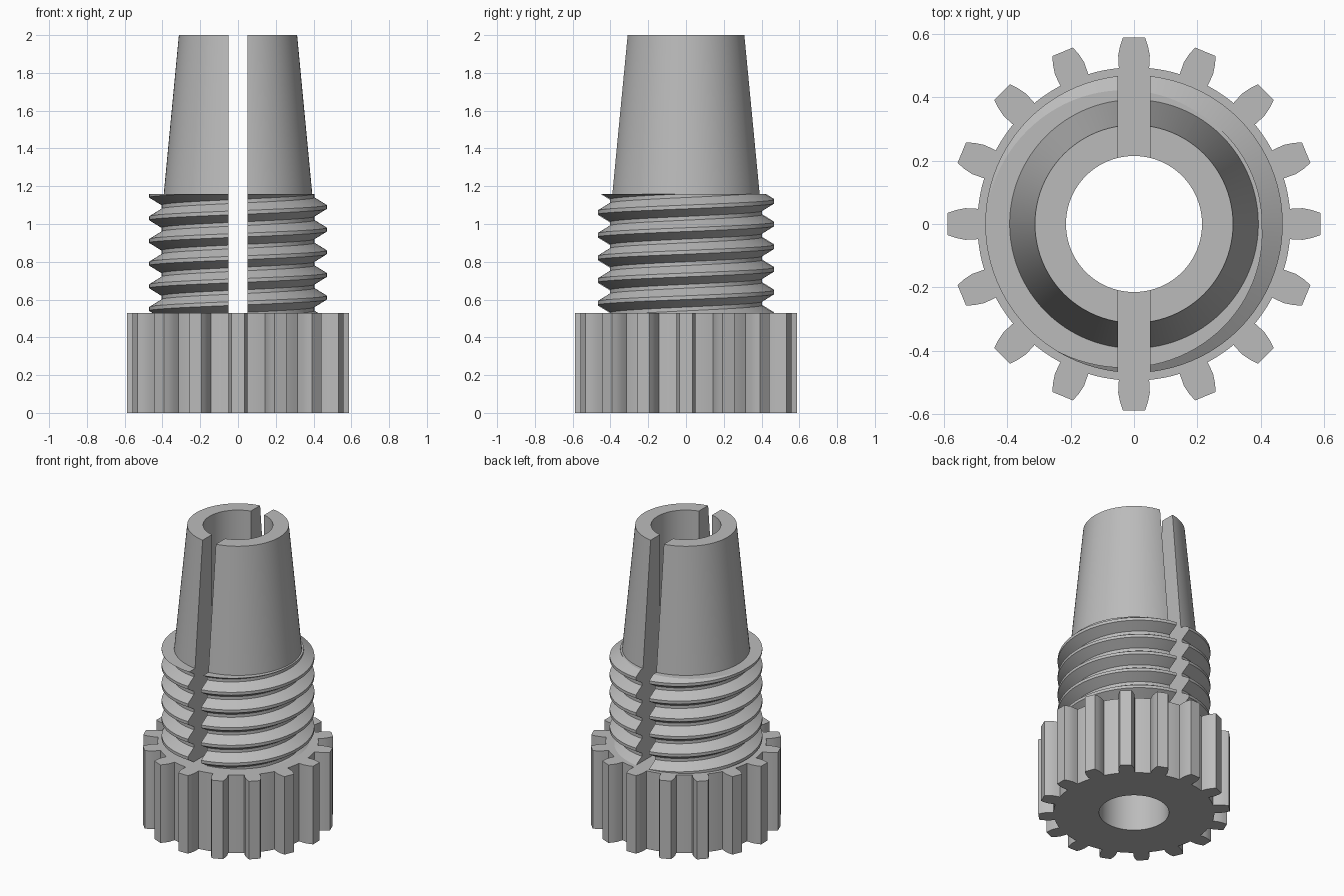
import bpy
import bmesh
from math import cos, sin, pi, tau

cube = bpy.data.objects.get("Cube")
if cube:
    bpy.data.objects.remove(cube, do_unlink=True)

GEAR_TOP, THREAD_TOP, TOP = 0.53, 1.16, 2.0
BORE, SLOT = 0.215, 0.1
SEGS = 96

grey = bpy.data.materials.new("plain grey")
grey.use_nodes = True
COLOUR = (0.5, 0.5, 0.5, 1)
grey.diffuse_color = COLOUR
grey.node_tree.nodes["Principled BSDF"].inputs["Base Color"].default_value = COLOUR


def finish(bm, name):
    """Turn a bmesh into a named object."""
    bmesh.ops.recalc_face_normals(bm, faces=bm.faces)
    mesh = bpy.data.meshes.new(name)
    bm.to_mesh(mesh)
    bm.free()
    mesh.materials.append(grey)
    obj = bpy.data.objects.new(name, mesh)
    bpy.context.collection.objects.link(obj)
    return obj


def activate(obj):
    bpy.ops.object.select_all(action='DESELECT')
    obj.select_set(True)
    bpy.context.view_layer.objects.active = obj


def cut(obj, cutter):
    """Subtract a cutter and apply the result."""
    mod = obj.modifiers.new("cut", 'BOOLEAN')
    mod.operation = 'DIFFERENCE'
    mod.solver = 'EXACT'
    mod.object = cutter
    activate(obj)
    bpy.ops.object.modifier_apply(modifier=mod.name)


# Cutters: the bore and the slot above the gear
bpy.ops.mesh.primitive_cylinder_add(vertices=SEGS, radius=BORE, depth=6)
bore = bpy.context.object
bore.name = "bore_cutter"
bpy.ops.mesh.primitive_cube_add(size=1, location=(0, 0, GEAR_TOP + 1))
slot = bpy.context.object
slot.name = "slot_cutter"
slot.scale = (SLOT, 2, 2.4)
bpy.context.view_layer.update()
for helper in (bore, slot):
    helper.hide_render = True

# Gear: one tooth outline repeated around, then extruded
TEETH, ROOT = 16, 0.495
flank = [(ROOT, 0.048), (0.535, 0.05), (0.565, 0.044), (0.59, 0.035)]
bm = bmesh.new()
outline = []
for t in range(TEETH):
    mid = tau * t / TEETH
    tooth = [(r, mid - w / r) for r, w in flank]
    tooth += [(r, mid + w / r) for r, w in reversed(flank)]
    gap = tau / TEETH - 2 * flank[0][1] / ROOT
    tooth += [(ROOT, tooth[-1][1] + gap * k / 4) for k in (1, 2, 3)]
    outline += [bm.verts.new((r * cos(a), r * sin(a), 0)) for r, a in tooth]
base = bm.faces.new(outline)
top = bmesh.ops.extrude_face_region(bm, geom=[base])
for v in top["geom"]:
    if isinstance(v, bmesh.types.BMVert):
        v.co.z = GEAR_TOP
gear = finish(bm, "gear")

# Collet: helical thread grid, whose seam joins one pitch higher
PITCH, CREST_Z, CREST_R, ROOT_R = 0.12, 1.0903, 0.47, 0.405
thread = [(CREST_R, -0.01), (CREST_R, 0.01), (ROOT_R, 0.05), (ROOT_R, 0.07)]
bm = bmesh.new()
columns = []
for j in range(SEGS):
    a = tau * j / SEGS
    columns.append([bm.verts.new((r * cos(a), r * sin(a),
                                  CREST_Z + PITCH * (turn + j / SEGS) + dz))
                    for turn in range(-8, 4) for r, dz in thread])
for j in range(SEGS):
    here = columns[j]
    there = columns[j + 1] if j + 1 < SEGS else columns[0][len(thread):]
    for k in range(min(len(here), len(there)) - 1):
        bm.faces.new((here[k], there[k], there[k + 1], here[k + 1]))

# Trim the thread flat at both ends
for z, side in ((GEAR_TOP, -1), (THREAD_TOP, 1)):
    bmesh.ops.bisect_plane(bm, geom=bm.verts[:] + bm.edges[:] + bm.faces[:],
                           dist=1e-6, plane_co=(0, 0, z),
                           plane_no=(0, 0, side), clear_outer=True)


def rim(z):
    return [e for e in bm.edges if e.is_boundary
            and all(abs(v.co.z - z) < 1e-4 for v in e.verts)]


# Grow the shoulder and the tapered nose from the upper rim
edges = rim(THREAD_TOP)
for radius, z in ((0.393, THREAD_TOP), (0.313, TOP)):
    new = bmesh.ops.extrude_edge_only(bm, edges=edges)["geom"]
    for v in new:
        if isinstance(v, bmesh.types.BMVert):
            k = radius / v.co.xy.length
            v.co = (v.co.x * k, v.co.y * k, z)
    edges = [e for e in new if isinstance(e, bmesh.types.BMEdge)]
bmesh.ops.edgeloop_fill(bm, edges=edges)
bmesh.ops.edgeloop_fill(bm, edges=rim(GEAR_TOP))
collet = finish(bm, "threaded_collet")

# Cut the openings and shade
cut(gear, bore)
cut(collet, bore)
cut(collet, slot)
for helper in (bore, slot):
    bpy.data.objects.remove(helper, do_unlink=True)
for obj in (gear, collet):
    activate(obj)
    bpy.ops.object.shade_smooth_by_angle(angle=pi / 9)
